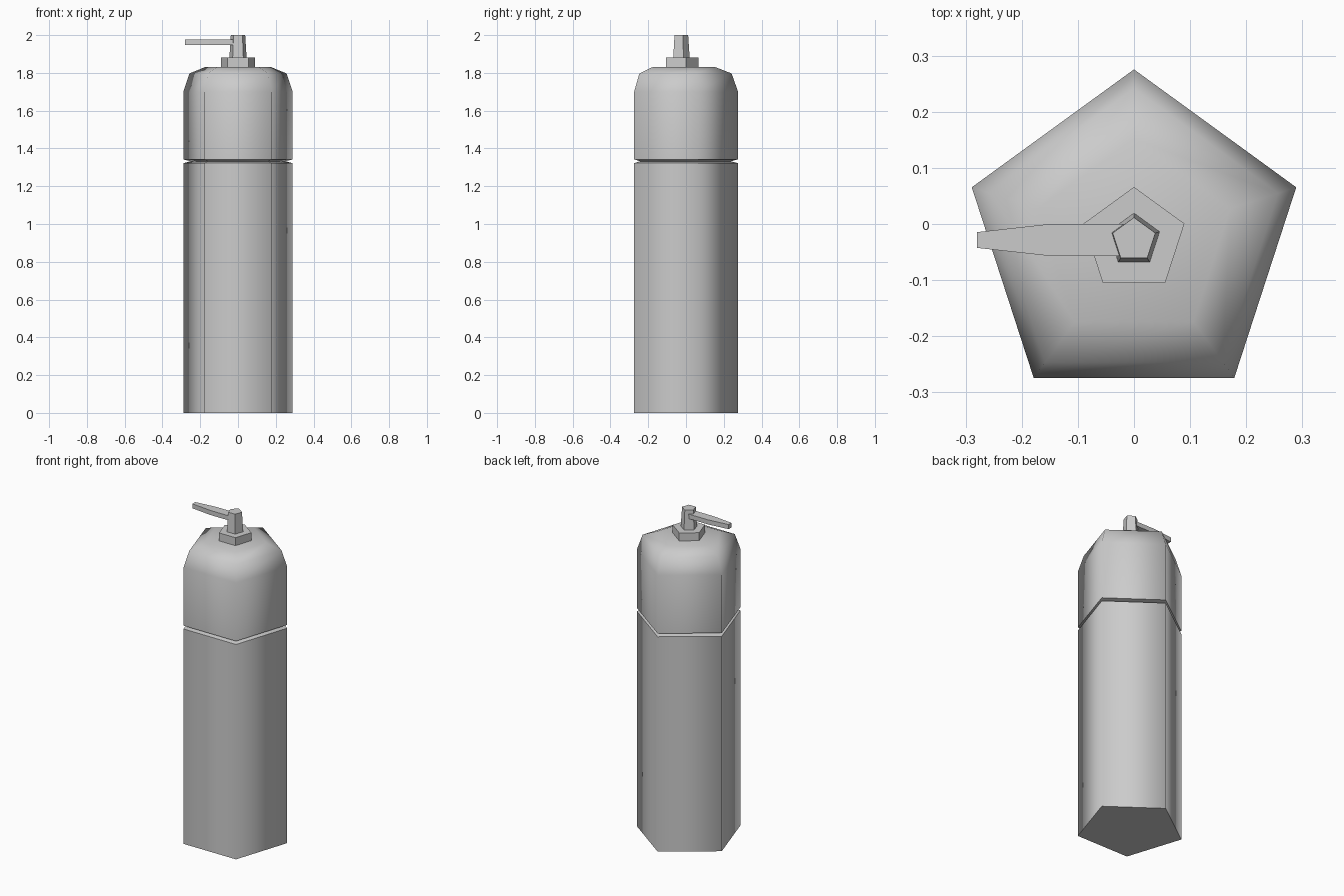
import bpy, bmesh, math

if "Cube" in bpy.data.objects:
    bpy.data.objects.remove(bpy.data.objects["Cube"])

CY = -0.0285  # axis of all five-sided parts


def pent_lathe(name, profile, sharp=(), bottom=True, top=True, smooth=True):
    """Stack pentagon rings from (radius, z) pairs; rings in sharp get hard edges."""
    bm = bmesh.new()
    rings = []
    for r, z in profile:
        angs = [math.radians(90 + 72 * k) for k in range(5)]
        rings.append([bm.verts.new((r * math.cos(a), CY + r * math.sin(a), z)) for a in angs])
    for a, b in zip(rings, rings[1:]):
        for k in range(5):
            j = (k + 1) % 5
            bm.faces.new((a[k], a[j], b[j], b[k])).smooth = smooth
    if bottom:
        bm.faces.new(rings[0][::-1])
    if top:
        bm.faces.new(rings[-1]).smooth = smooth
    for i in sharp:
        for k in range(5):
            bm.edges.get((rings[i][k], rings[i][(k + 1) % 5])).smooth = False
    return finish(name, bm)


def finish(name, bm):
    me = bpy.data.meshes.new(name)
    bm.to_mesh(me)
    bm.free()
    ob = bpy.data.objects.new(name, me)
    bpy.context.collection.objects.link(ob)
    return ob


# Tank body, ending in the lower half of the groove
pent_lathe("tank_body", [(0.304, 0), (0.304, 1.322), (0.265, 1.332)],
           sharp=(0, 1), top=False)

# Upper shell with shoulder, starting in the upper half of the groove
pent_lathe("tank_shoulder", [(0.265, 1.332), (0.304, 1.342), (0.304, 1.70),
                             (0.27, 1.797), (0.18, 1.832)],
           sharp=(1,), bottom=False)

# Valve collar and stem
pent_lathe("valve_collar", [(0.0945, 1.83), (0.0945, 1.881)], smooth=False)
pent_lathe("valve_stem", [(0.048, 1.88), (0.040, 2.0)], smooth=False)

# Tapered lever handle
bm = bmesh.new()
half = [(0.0, 0.0285), (-0.15, 0.0285), (-0.28, 0.014)]
outline = half + [(x, -y) for x, y in reversed(half)]
face = bm.faces.new([bm.verts.new((x, CY + y, 1.948)) for x, y in outline])
ext = bmesh.ops.extrude_face_region(bm, geom=[face], use_keep_orig=True)
for v in ext["geom"]:
    if isinstance(v, bmesh.types.BMVert):
        v.co.z = 1.976
bmesh.ops.recalc_face_normals(bm, faces=bm.faces)
finish("lever_handle", bm)
